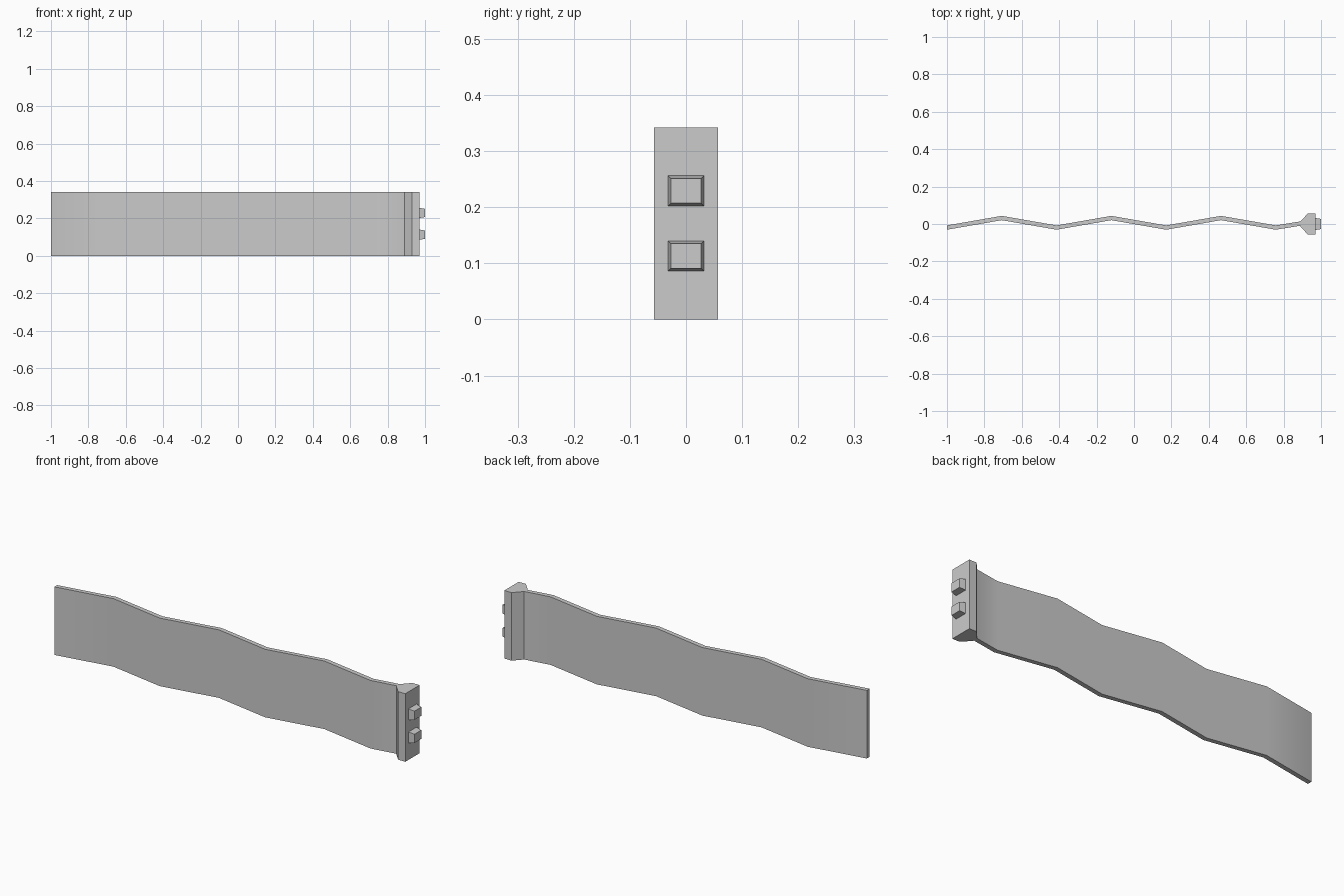
import bpy
import bmesh
import math

cube = bpy.data.objects.get("Cube")
if cube:
    bpy.data.objects.remove(cube, do_unlink=True)

HEIGHT = 0.342

grey = bpy.data.materials.new("plain grey")
grey.use_nodes = True
colour = (0.6, 0.6, 0.6, 1)
grey.diffuse_color = colour
grey.node_tree.nodes["Principled BSDF"].inputs["Base Color"].default_value = colour


def finish(bm, name):
    bmesh.ops.recalc_face_normals(bm, faces=bm.faces)
    mesh = bpy.data.meshes.new(name)
    bm.to_mesh(mesh)
    bm.free()
    mesh.materials.append(grey)
    obj = bpy.data.objects.new(name, mesh)
    bpy.context.collection.objects.link(obj)
    bpy.ops.object.select_all(action="DESELECT")
    obj.select_set(True)
    bpy.context.view_layer.objects.active = obj
    bpy.ops.object.shade_smooth_by_angle(angle=math.radians(30))
    return obj


def loft(rings, name):
    """Join successive rings of points with quads and cap both ends."""
    bm = bmesh.new()
    loops = [[bm.verts.new(p) for p in ring] for ring in rings]
    for a, b in zip(loops, loops[1:]):
        for i in range(len(a)):
            j = (i + 1) % len(a)
            bm.faces.new((a[i], a[j], b[j], b[i]))
    bm.faces.new(loops[0])
    bm.faces.new(loops[-1])
    return finish(bm, name)


def rectangle(x, y0, y1, z0, z1):
    return [(x, y0, z0), (x, y1, z0), (x, y1, z1), (x, y0, z1)]


# Zigzag strip, bending alternately back and front
half = 0.0115
bends = [(-1 + 0.293 * i, 0.032 if i % 2 else -0.019) for i in range(7)]
bends.append((0.9, 0.004))
loft([rectangle(x, y - half, y + half, 0, HEIGHT) for x, y in bends],
     "zigzag_strip")

# Flared end block
flare = [(0.89, 0.014), (0.93, 0.057), (0.97, 0.057)]
loft([rectangle(x, -w, w, 0, HEIGHT) for x, w in flare], "end_block")

# Two tapered pegs on the end block
for side, name in ((-1, "lower_peg"), (1, "upper_peg")):
    z = HEIGHT / 2 + side * 0.058
    sections = [(0.965, 0.033, 0.028), (1.0, 0.027, 0.022)]
    loft([rectangle(x, -w, w, z - h, z + h) for x, w, h in sections], name)
